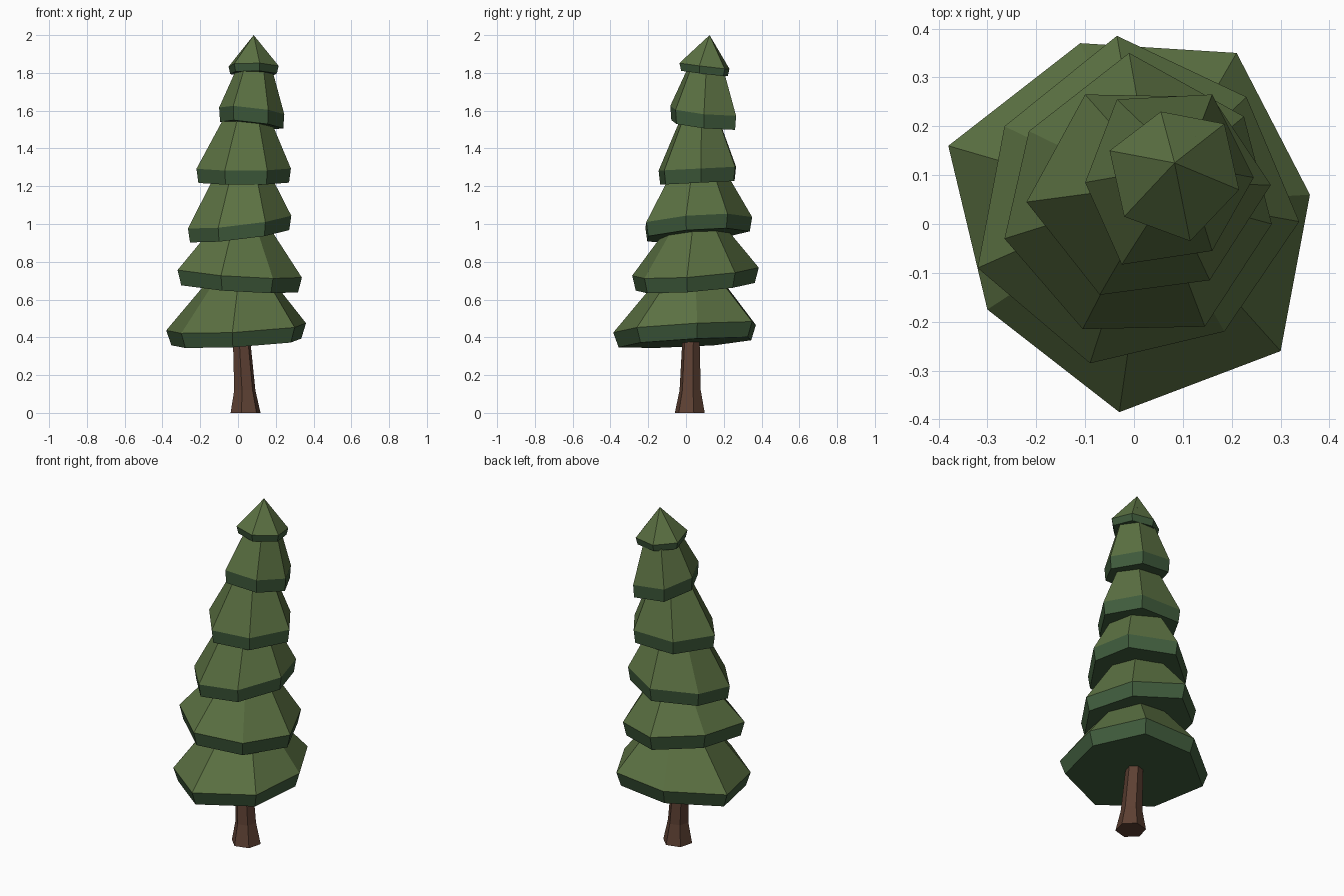
import bpy, bmesh
from math import cos, sin, radians
from mathutils import Vector

if "Cube" in bpy.data.objects:
    bpy.data.objects.remove(bpy.data.objects["Cube"])


def material(name, rgb):
    m = bpy.data.materials.new(name)
    m.diffuse_color = (*rgb, 1)
    m.use_nodes = True
    m.node_tree.nodes["Principled BSDF"].inputs["Base Color"].default_value = m.diffuse_color
    return m


LEAF = material("needles", (0.105, 0.165, 0.055))
SKIRT = material("needle_edge", (0.05, 0.105, 0.045))
BARK = material("bark", (0.11, 0.052, 0.033))


def loft(name, rings, mats, band_mats):
    """Bridge rings of points from bottom to top and cap both ends."""
    bm = bmesh.new()
    loops = [[bm.verts.new(p) for p in ring] for ring in rings]
    n = len(loops[0])
    bm.faces.new(loops[0])
    for k, (a, b) in enumerate(zip(loops, loops[1:])):
        for i in range(n):
            j = (i + 1) % n
            if len(b) == 1:
                f = bm.faces.new((a[i], a[j], b[0]))
            else:
                f = bm.faces.new((a[i], a[j], b[j], b[i]))
            f.material_index = band_mats[k]
    if len(loops[-1]) > 2:
        bm.faces.new(loops[-1])
    bmesh.ops.recalc_face_normals(bm, faces=bm.faces)
    bmesh.ops.triangulate(bm, faces=[f for f in bm.faces if len(f.verts) > 4])
    me = bpy.data.meshes.new(name)
    bm.to_mesh(me)
    bm.free()
    for m in mats:
        me.materials.append(m)
    ob = bpy.data.objects.new(name, me)
    bpy.context.collection.objects.link(ob)
    return ob


def tier(name, rim, plane, drop, inset, top_z, top_scale, top_c):
    """Bough tier: tilted rim, short skirt below it, tapering cap above."""
    z0, tx, ty = plane
    n = len(rim)
    cx, cy = (sum(p[i] for p in rim) / n for i in (0, 1))
    outer = [Vector((x, y, z0 + tx * x + ty * y)) for x, y in rim]
    c = Vector((cx, cy, z0 + tx * cx + ty * cy))
    low = [c + (p - c) * inset - Vector((0, 0, drop)) for p in outer]
    if top_scale:
        top = [Vector((top_c[0] + (p.x - cx) * top_scale,
                       top_c[1] + (p.y - cy) * top_scale, top_z)) for p in outer]
    else:
        top = [Vector((*top_c, top_z))]
    loft(name, [low, outer, top], [SKIRT, LEAF], [0, 1])


# Bough tiers, bottom to top
tier("bough_tier_1", [(-.38, .16), (-.30, -.175), (-.03, -.385), (.30, -.26),
     (.36, .06), (.21, .35), (-.11, .37)],
     (.45, .06, .06), .08, .93, .70, .46, (.02, .03))
tier("bough_tier_2", [(-.32, -.09), (-.09, -.285), (.185, -.22), (.338, .005),
     (.23, .26), (-.035, .385), (-.265, .20)],
     (.74, -.07, .07), .08, .94, .98, .46, (.015, .05))
tier("bough_tier_3", [(-.265, -.03), (-.105, -.215), (.145, -.21), (.282, 0),
     (.225, .22), (-.01, .35), (-.215, .19)],
     (1.01, .12, .08), .075, .96, 1.29, .48, (.025, .055))
tier("bough_tier_4", [(-.22, .045), (-.07, -.145), (.155, -.115), (.28, .08),
     (.16, .26), (-.10, .265)],
     (1.29, 0, .05), .075, .96, 1.59, .43, (.05, .075))
tier("bough_tier_5", [(-.10, .085), (-.025, -.083), (.16, -.055), (.245, .095),
     (.16, .265), (-.035, .255)],
     (1.615, -.1, -.1), .075, .97, 1.89, .40, (.09, .11))
tier("treetop", [(-.05, .15), (-.02, .015), (.115, -.035), (.215, .07),
     (.185, .205), (.055, .23)],
     (1.85, -.02, -.12), .04, .93, 2.0, 0, (.083, .125))


# Flared, slightly leaning trunk
def hexagon(cx, cy, r, z):
    return [Vector((cx + r * cos(radians(15 + 60 * i)),
                    cy + r * sin(radians(15 + 60 * i)), z)) for i in range(6)]


loft("trunk", [hexagon(.04, .02, .082, 0), hexagon(.036, .022, .058, .12),
               hexagon(.02, .026, .048, .37), hexagon(.015, .03, .045, .5)],
     [BARK], [0, 0, 0])
